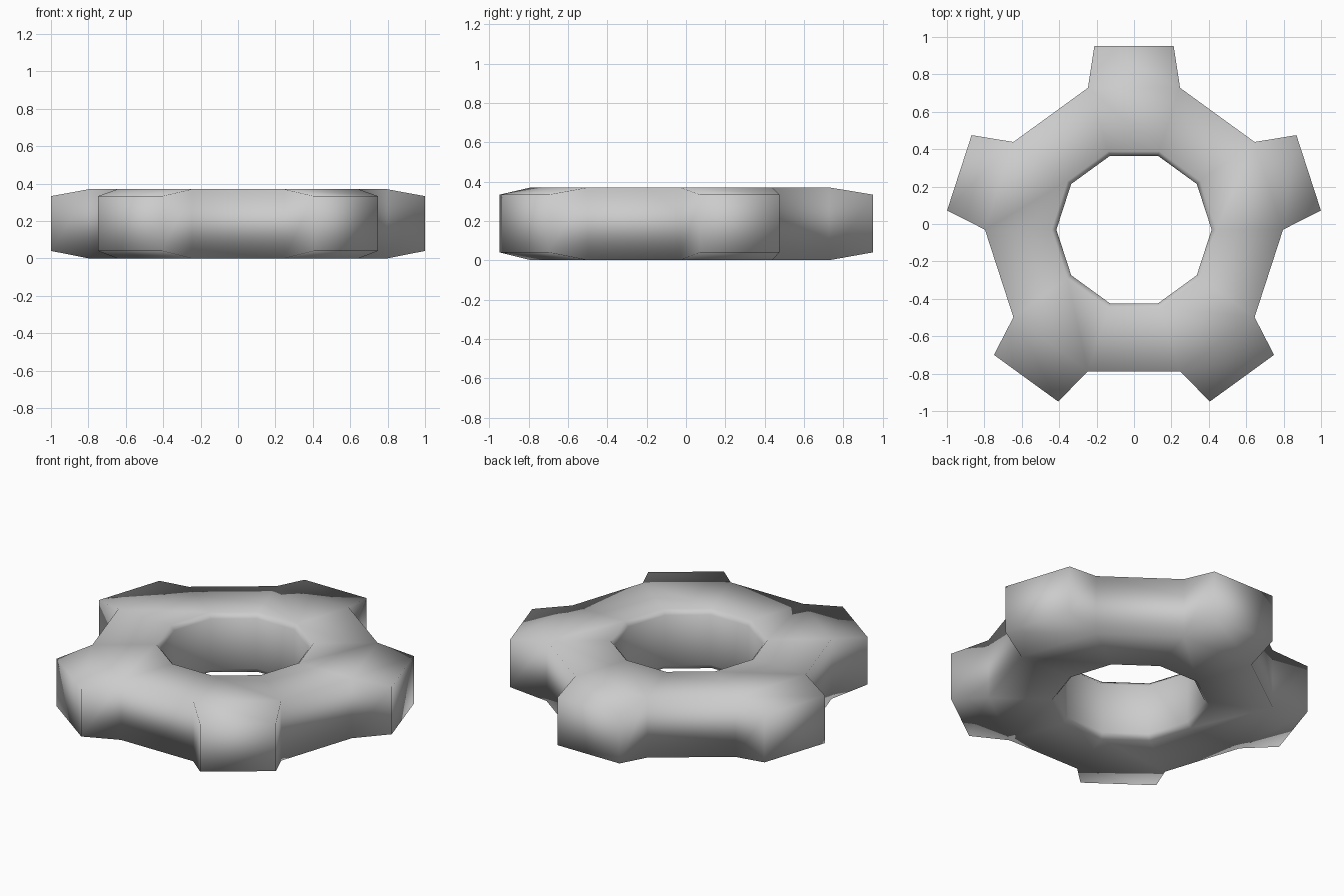
import bpy, bmesh
from math import sin, cos, pi
from mathutils import Vector

if "Cube" in bpy.data.objects:
    bpy.data.objects.remove(bpy.data.objects["Cube"])

SIDES, CY, H = 10, -0.03, 0.37
# ring cross-section (radius, z): chamfered bore, straight outer wall
PROFILE = [(0.415, 0.03), (0.415, H - 0.03), (0.44, H), (0.797, H), (0.797, 0), (0.44, 0)]
TIP_DIST, TIP_HALF, TIP_Z = 0.982, 0.212, (0.04, 0.333)

bm = bmesh.new()

# ten-sided ring
rings = []
for k in range(SIDES):
    a = 2 * pi * k / SIDES
    rings.append([bm.verts.new((r * cos(a), r * sin(a) + CY, z)) for r, z in PROFILE])

n = len(PROFILE)
for k in range(SIDES):
    a, b = rings[k], rings[(k + 1) % SIDES]
    for i in range(n):
        j = (i + 1) % n
        if i == 3 and k % 2 == 0:
            # tapered tooth grown from every other outer wall
            mid = 2 * pi * (k + 0.5) / SIDES
            out = Vector((cos(mid), sin(mid), 0))
            side = Vector((-sin(mid), cos(mid), 0))
            base = [a[3], b[3], b[4], a[4]]
            tip = []
            for s, z in ((-1, TIP_Z[1]), (1, TIP_Z[1]), (1, TIP_Z[0]), (-1, TIP_Z[0])):
                p = out * TIP_DIST + side * TIP_HALF * s
                tip.append(bm.verts.new((p.x, p.y + CY, z)))
            for q in range(4):
                w = (q + 1) % 4
                bm.faces.new((base[q], base[w], tip[w], tip[q]))
            bm.faces.new(tip)
        else:
            bm.faces.new((a[i], a[j], b[j], b[i]))

bmesh.ops.recalc_face_normals(bm, faces=bm.faces)
for f in bm.faces:
    f.smooth = True

mesh = bpy.data.meshes.new("gear")
bm.to_mesh(mesh)
bm.free()
gear = bpy.data.objects.new("gear", mesh)
bpy.context.collection.objects.link(gear)
